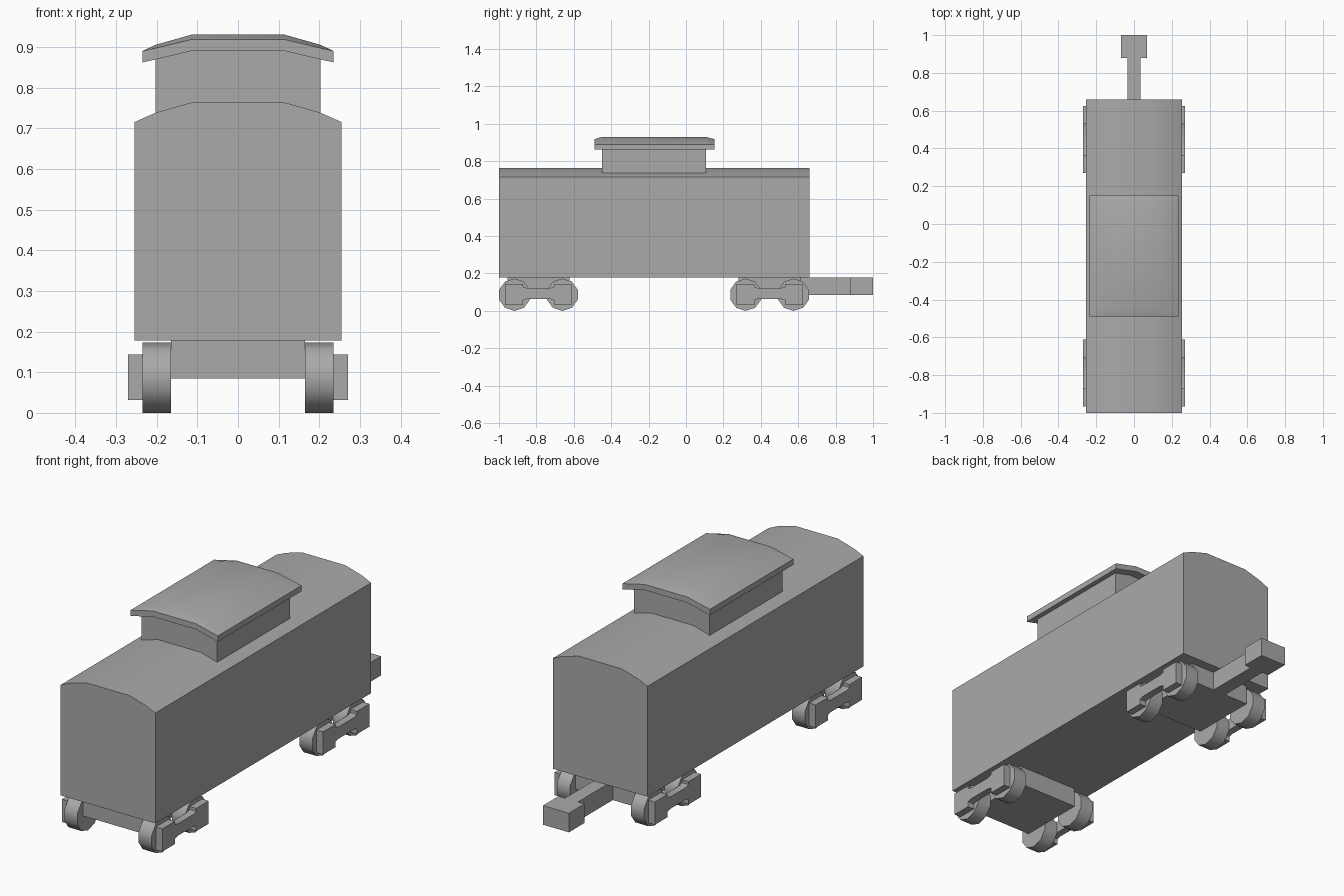
import bpy
import bmesh
import math

if "Cube" in bpy.data.objects:
    bpy.data.objects.remove(bpy.data.objects["Cube"])

grey = bpy.data.materials.new("plain_grey")
grey.use_nodes = True
colour = (0.4, 0.4, 0.4, 1)
grey.diffuse_color = colour
grey.node_tree.nodes["Principled BSDF"].inputs["Base Color"].default_value = colour


def loft(name, sections, angle=30):
    """Bridge equal-length rings of points and cap both ends."""
    bm = bmesh.new()
    rings = [[bm.verts.new(p) for p in ring] for ring in sections]
    for a, b in zip(rings, rings[1:]):
        for i in range(len(a)):
            j = (i + 1) % len(a)
            bm.faces.new((a[i], a[j], b[j], b[i]))
    bm.faces.new(rings[0])
    bm.faces.new(rings[-1])
    bmesh.ops.recalc_face_normals(bm, faces=bm.faces)
    mesh = bpy.data.meshes.new(name)
    bm.to_mesh(mesh)
    bm.free()
    obj = bpy.data.objects.new(name, mesh)
    bpy.context.collection.objects.link(obj)
    mesh.materials.append(grey)
    bpy.ops.object.select_all(action='DESELECT')
    obj.select_set(True)
    bpy.context.view_layer.objects.active = obj
    bpy.ops.object.shade_smooth_by_angle(angle=math.radians(angle))
    return obj


def along_y(profile, y):
    return [(x, y, z) for x, z in profile]


def along_x(profile, x):
    return [(x, y, z) for y, z in profile]


def mirrored(half):
    """Right half of an arch, outer edge first, completed across x = 0."""
    return half + [(-x, z) for x, z in reversed(half)]


def block(name, half_x, y0, y1, z0, z1):
    ring = [(-half_x, z0), (half_x, z0), (half_x, z1), (-half_x, z1)]
    return loft(name, [along_y(ring, y0), along_y(ring, y1)])


# Car body with a gently arched roof
body = [(-0.255, 0.178), (0.255, 0.178)] + mirrored([(0.255, 0.715), (0.203, 0.738), (0.115, 0.763)])
loft("car_body", [along_y(body, -1), along_y(body, 0.66)])

# Cupola walls, topped by the underside curve of their roof
walls = [(-0.203, 0.72), (0.203, 0.72)] + mirrored([(0.203, 0.869), (0.115, 0.89)])
loft("cupola_walls", [along_y(walls, -0.45), along_y(walls, 0.108)])

# Overhanging cupola roof, raised inside its rim
under = mirrored([(0.235, 0.862), (0.203, 0.869), (0.115, 0.89)])
rim = under[::-1] + [(x, z + 0.028) for x, z in under]
crown = under[::-1] + mirrored([(0.235, 0.89), (0.203, 0.905), (0.115, 0.93)])
loft("cupola_roof", [along_y(rim, -0.49), along_y(crown, -0.45),
                     along_y(crown, 0.108), along_y(rim, 0.152)])

# Two trucks: centre bolster, four wheels, two side frames
for end, centre in (("front", -0.789), ("rear", 0.447)):
    block(end + "_bolster", 0.165, centre - 0.166, centre + 0.166, 0.085, 0.178)
    half = [(0.178, 0.032), (0.178, 0.143), (0.082, 0.143), (0.082, 0.128), (0.06, 0.122)]
    lower = [(0.06, 0.064), (0.082, 0.058), (0.082, 0.032)]
    frame = mirrored(half) + [(-y, z) for y, z in lower[::-1]][::-1][::-1]
    frame = half + [(-y, z) for y, z in half[::-1]] + [(-y, z) for y, z in lower[::-1]] + lower
    frame = [(centre + y, z) for y, z in frame]
    for side, s in (("left", 1), ("right", -1)):
        loft(f"{end}_{side}_side_frame", [along_x(frame, s * 0.235), along_x(frame, s * 0.27)])
        for axle, offset in (("leading", -0.128), ("trailing", 0.128)):
            wheel = [(centre + offset + 0.0865 * math.sin(i * math.tau / 10),
                      0.0865 + 0.0865 * math.cos(i * math.tau / 10)) for i in range(10)]
            loft(f"{end}_{side}_{axle}_wheel",
                 [along_x(wheel, s * 0.165), along_x(wheel, s * 0.235)], 40)

# Rear coupler
block("coupler_bar", 0.035, 0.6, 0.88, 0.085, 0.178)
block("coupler_head", 0.07, 0.88, 1, 0.085, 0.178)
